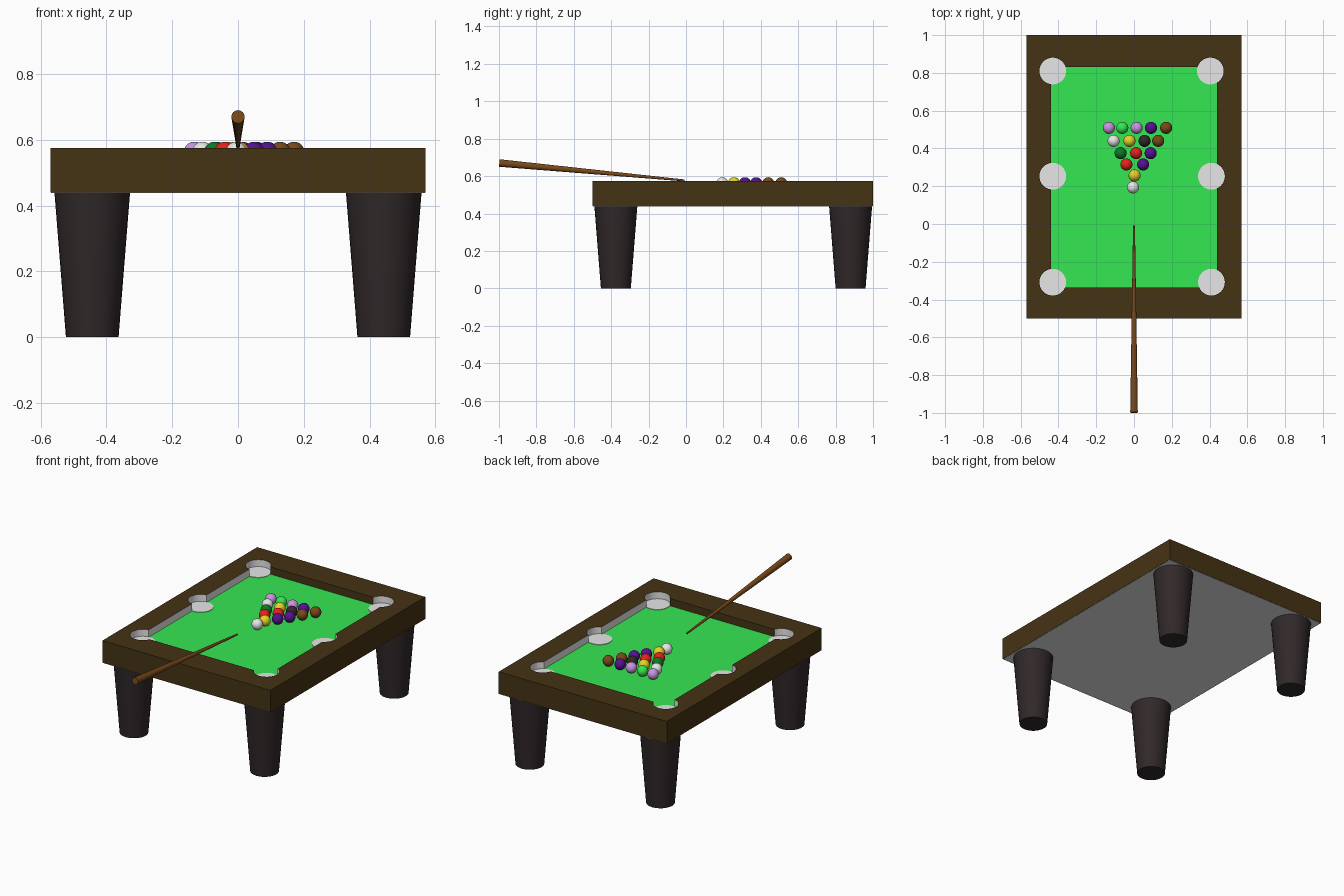
import bpy, math
from mathutils import Vector

if "Cube" in bpy.data.objects:
    bpy.data.objects.remove(bpy.data.objects["Cube"])

def mat(name, r, g, b):
    m = bpy.data.materials.new(name)
    m.diffuse_color = (r, g, b, 1)
    m.use_nodes = True
    m.node_tree.nodes["Principled BSDF"].inputs["Base Color"].default_value = m.diffuse_color
    return m

RAIL = mat("rail brown", .06, .033, .007)
DARK = mat("dark brown", .03, .021, .022)
WHITE = mat("white", .8, .8, .8)
GREEN = mat("cloth green", .036, .8, .086)
WOOD = mat("wood brown", .19, .065, .01)
LILAC = mat("lilac", .6, .3, .75)
PURPLE = mat("purple", .09, .006, .28)
YELLOW = mat("yellow", .8, .65, .02)
RED = mat("red", .8, .015, .01)
FOREST = mat("dark green", .004, .19, .02)

def finish(name, material, smooth=False):
    o = bpy.context.object
    o.name = name
    o.data.materials.append(material)
    if smooth:
        bpy.ops.object.shade_smooth_by_angle(angle=math.radians(40))
    return o

def box(name, material, x0, x1, y0, y1, z0, z1):
    bpy.ops.mesh.primitive_cube_add(size=1, location=((x0+x1)/2, (y0+y1)/2, (z0+z1)/2))
    bpy.context.object.scale = (x1-x0, y1-y0, z1-z0)
    bpy.ops.object.transform_apply(location=True, rotation=True, scale=True)
    return finish(name, material)

def rod(name, material, a, b, ra, rb, sides=32):
    a, b = Vector(a), Vector(b)
    d = b - a
    bpy.ops.mesh.primitive_cone_add(vertices=sides, radius1=ra, radius2=rb, depth=d.length,
                                    location=(a+b)/2, rotation=d.to_track_quat('Z', 'Y').to_euler())
    return finish(name, material, True)

CLOTH_Z, TOP_Z, R = .53, .575, .071
POCKETS = [(-.43, .81), (.404, .81), (-.43, .253), (.41, .253), (-.43, -.308), (.41, -.308)]

# Rail frame, with the playing area and the pockets cut out
rail = box("rail_frame", RAIL, -.57, .57, -.5, 1, .44, TOP_Z)
cutters = [box("cutter", RAIL, -.44, .44, -.335, .83, .3, .8)]
for x, y in POCKETS:
    cutters.append(rod("cutter", RAIL, (x, y, CLOTH_Z + .001), (x, y, .8), R, R))
for c in cutters:
    c.hide_render = True
    m = rail.modifiers.new("cut", 'BOOLEAN')
    m.operation, m.solver, m.object = 'DIFFERENCE', 'EXACT', c
bpy.context.view_layer.objects.active = rail
for m in list(rail.modifiers):
    bpy.ops.object.modifier_apply(modifier=m.name)
for c in cutters:
    bpy.data.objects.remove(c)

# Pocket walls in the rail are white
rail.data.materials.clear()
rail.data.materials.append(RAIL)
rail.data.materials.append(WHITE)
for p in rail.data.polygons:
    c = p.center
    near = any(math.hypot(c.x-x, c.y-y) < R + .001 for x, y in POCKETS)
    p.material_index = int(near and CLOTH_Z < c.z < TOP_Z - .002)

# Cloth bed, underside plate and pocket floors
box("cloth_bed", GREEN, -.445, .445, -.34, .835, .45, CLOTH_Z)
box("underside_plate", WHITE, -.568, .568, -.498, .998, .438, .444)
for x, y in POCKETS:
    rod("pocket_floor", WHITE, (x, y, CLOTH_Z - .004), (x, y, CLOTH_Z + .003), R, R)

# Tapered legs
for x in (-.443, .443):
    for y in (-.375, .88):
        rod("leg", DARK, (x, y, 0), (x, y, .441), .08, .115)

# Cue stick resting over the front rail
rod("cue_stick", WOOD, (0, -.998, .67), (0, -.008, .577), .02, .005)

# Cue ball and racked balls, row by row
ROWS = [
    (.194, [(-.005, WHITE)]),
    (.257, [(.003, YELLOW)]),
    (.315, [(-.04, RED), (.048, PURPLE)]),
    (.375, [(-.071, FOREST), (.011, RED), (.088, PURPLE)]),
    (.44, [(-.108, WHITE), (-.024, YELLOW), (.056, DARK), (.128, WOOD)]),
    (.509, [(-.133, LILAC), (-.062, GREEN), (.014, LILAC), (.09, PURPLE), (.17, WOOD)]),
]
for y, row in ROWS:
    for x, material in row:
        bpy.ops.mesh.primitive_uv_sphere_add(segments=32, ring_count=16, radius=.032,
                                             location=(x, y, CLOTH_Z + .032))
        finish("ball", material, True)
